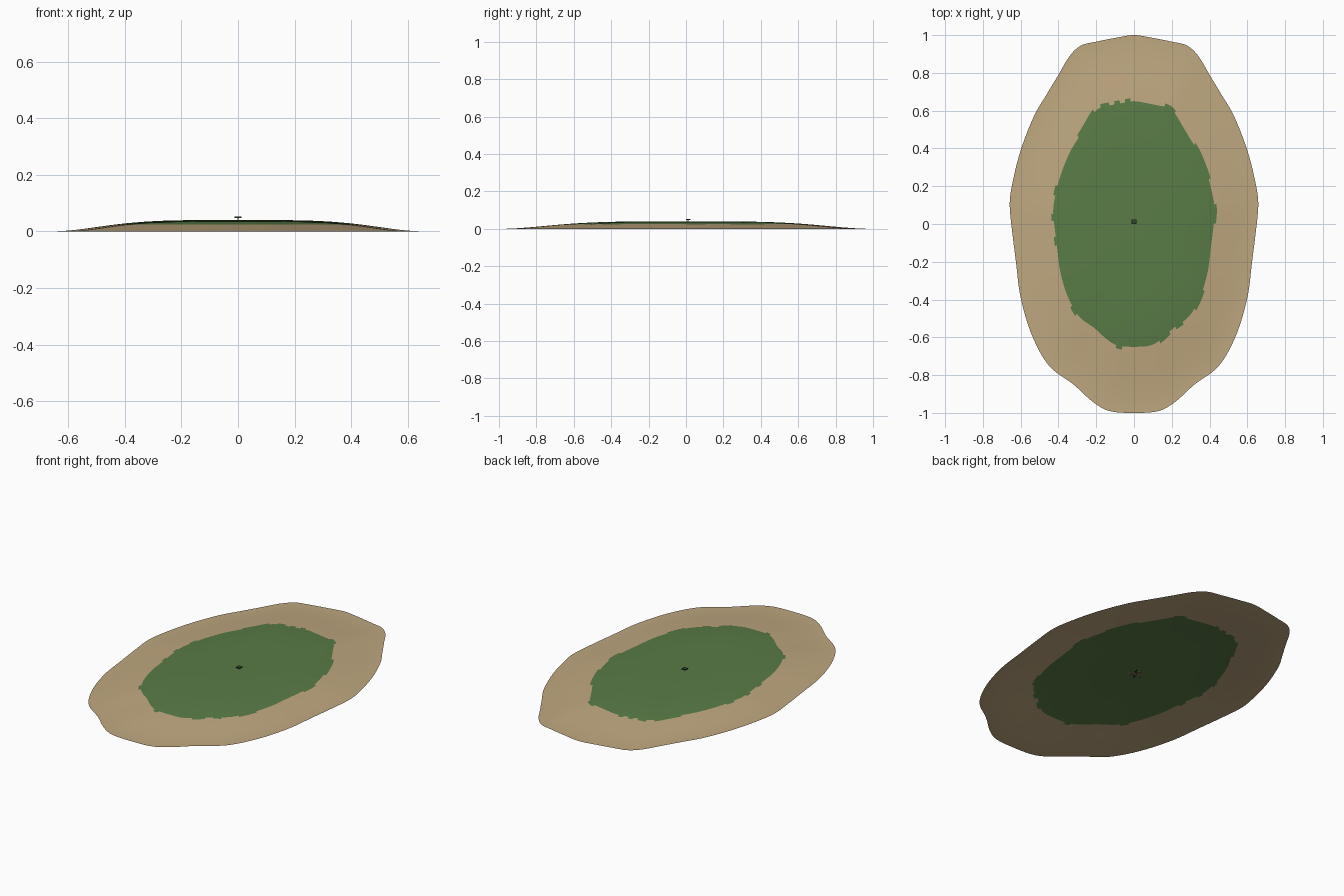
import bpy, bmesh, math, random
from mathutils import Vector

random.seed(4)
cube = bpy.data.objects.get("Cube")
if cube:
    bpy.data.objects.remove(cube, do_unlink=True)


def material(name, colour):
    mat = bpy.data.materials.new(name)
    mat.use_nodes = True
    mat.diffuse_color = (*colour, 1)
    mat.node_tree.nodes["Principled BSDF"].inputs["Base Color"].default_value = (*colour, 1)
    return mat


sand = material("sand", (0.52, 0.39, 0.215))
grass = material("grass", (0.1, 0.2, 0.062))
leaf = material("dark leaf", (0.025, 0.06, 0.025))
wood = material("pale wood", (0.42, 0.29, 0.18))


def make_object(name, bm, materials, smooth=False):
    mesh = bpy.data.meshes.new(name)
    bm.to_mesh(mesh)
    bm.free()
    for mat in materials:
        mesh.materials.append(mat)
    for poly in mesh.polygons:
        poly.use_smooth = smooth
    obj = bpy.data.objects.new(name, mesh)
    bpy.context.collection.objects.link(obj)
    return obj


# Shoreline: half outline from back to front, smoothed and mirrored
half = [Vector(p) for p in (
    (0, 1), (.1, .985), (.2, .965), (.28, .945), (.34, .89), (.4, .79),
    (.46, .69), (.53, .57), (.6, .39), (.645, .21), (.658, .1), (.645, -.04),
    (.625, -.2), (.6, -.39), (.54, -.59), (.45, -.75), (.32, -.85),
    (.22, -.94), (.13, -.99), (0, -1))]


def flip(p):
    return Vector((-p.x, p.y))


def catmull(a, b, c, d, t):
    return 0.5 * (2 * b + (c - a) * t + (2 * a - 5 * b + 4 * c - d) * t ** 2
                  + (3 * b - a - 3 * c + d) * t ** 3)


padded = [flip(half[1])] + half + [flip(half[-2])]
STEPS = 7
side = [catmull(*padded[i:i + 4], s / STEPS)
        for i in range(len(half) - 1) for s in range(STEPS)] + [half[-1]]
shore = side + [flip(p) for p in reversed(side[1:-1])]

# Island: open domed sheet made of rings shrinking to the middle
RINGS, TOP, GRASS_EDGE = 60, 0.04, 0.655


def dome(t):
    return TOP * (1 + math.cos(math.pi * t ** 2)) / 2


bm = bmesh.new()
rings = []
for r in range(1, RINGS + 1):
    t = r / RINGS
    rings.append([bm.verts.new((p.x * t, p.y * t, dome(t))) for p in shore])
centre = bm.verts.new((0, 0, TOP))
count = len(shore)
wobble = [random.uniform(-0.009, 0.009) for _ in range(count // 3 + 1)]
for i in range(count):
    j = (i + 1) % count
    cap = bm.faces.new((centre, rings[0][j], rings[0][i]))
    cap.material_index = 1
    for r in range(RINGS - 1):
        face = bm.faces.new((rings[r][i], rings[r][j], rings[r + 1][j], rings[r + 1][i]))
        middle = (r + 1.5) / RINGS
        face.material_index = int(middle < GRASS_EDGE + wobble[i // 3])
bm.normal_update()
if centre.link_faces[0].normal.z < 0:
    bmesh.ops.reverse_faces(bm, faces=bm.faces[:])
make_object("island_ground", bm, [sand, grass], smooth=True)


def box(name, centre, size, mat, turn=0):
    bm = bmesh.new()
    bmesh.ops.create_cube(bm, size=1)
    bmesh.ops.scale(bm, vec=size, verts=bm.verts)
    obj = make_object(name, bm, [mat])
    obj.location = centre
    obj.rotation_euler.z = turn
    return obj


# Tiny plant: stem rising through the ground, leaf cap and buried roots
box("plant_stem", (0, 0.01, 0.026), (0.005, 0.005, 0.044), wood)
box("plant_cap", (0, 0.012, 0.05), (0.024, 0.024, 0.005), leaf)
for k in range(3):
    box(f"plant_root_{k + 1}", (0, 0.01, 0.006 + k * 0.005), (0.075, 0.012, 0.004),
        leaf if k == 1 else wood, k * math.pi / 3)
